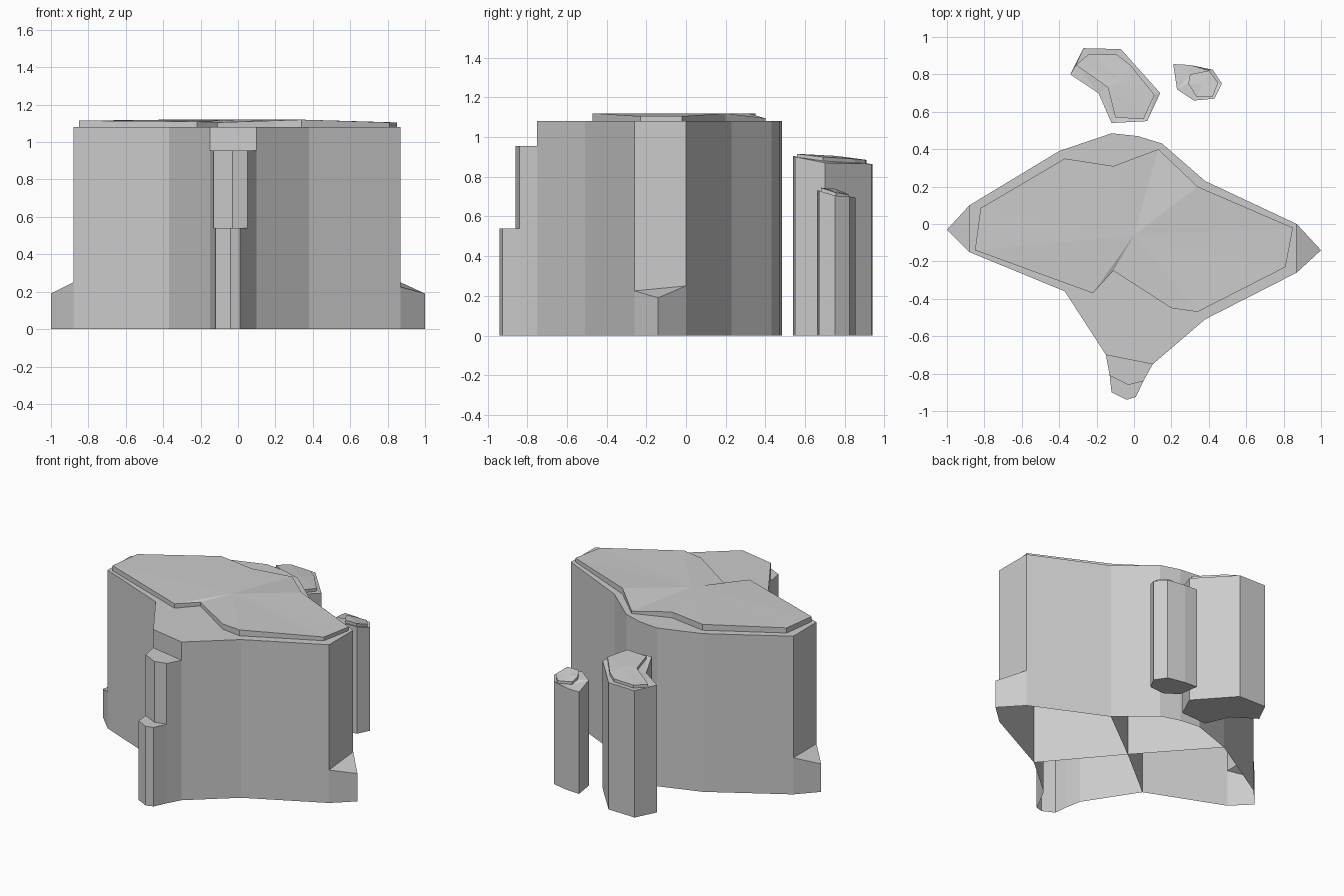
import bpy, bmesh

if "Cube" in bpy.data.objects:
    bpy.data.objects.remove(bpy.data.objects["Cube"])


def wall(bm, pts, low, closed=False):
    """Vertical strip under a path of (x, y, z); low is one height or one per point."""
    n = len(pts)
    lows = low if isinstance(low, (list, tuple)) else [low] * n
    top = [bm.verts.new(p) for p in pts]
    bot = [bm.verts.new((p[0], p[1], l)) for p, l in zip(pts, lows)]
    for i in range(n if closed else n - 1):
        j = (i + 1) % n
        bm.faces.new((bot[i], bot[j], top[j], top[i]))


def cap(bm, pts):
    bm.faces.new([bm.verts.new(p) for p in pts])


def fan(bm, pts, centre):
    c = bm.verts.new(centre)
    v = [bm.verts.new(p) for p in pts]
    for i in range(len(v)):
        bm.faces.new((v[i], v[(i + 1) % len(v)], c))


def ring(bm, outer, inner):
    edges = []
    for loop in (outer, inner):
        v = [bm.verts.new(p) for p in loop]
        edges += [bm.edges.new((v[i], v[(i + 1) % len(v)])) for i in range(len(v))]
    bmesh.ops.triangle_fill(bm, edges=edges, use_beauty=True, normal=(0, 0, 1))


def finish(bm, name):
    bmesh.ops.remove_doubles(bm, verts=bm.verts, dist=0.0005)
    bmesh.ops.recalc_face_normals(bm, faces=bm.faces)
    mesh = bpy.data.meshes.new(name)
    bm.to_mesh(mesh)
    bm.free()
    ob = bpy.data.objects.new(name, mesh)
    bpy.context.collection.objects.link(ob)


def at(pts, z):
    return [(p[0], p[1], z) for p in pts]


# Main cliff, open underneath
H = 1.08
back = [(0.87, 0), (0.38, 0.23), (0.15, 0.43), (0.02, 0.47), (-0.12, 0.485),
        (-0.40, 0.39), (-0.88, 0.10)]
left = [(-0.88, -0.15), (-0.37, -0.36), (-0.15, -0.70)]
right = [(0.10, -0.75), (0.38, -0.51), (0.87, -0.26)]
plate = [(-0.85, -0.14, 1.115), (-0.22, -0.37, 1.11), (-0.11, -0.25, 1.105),
         (0.20, -0.45, 1.115), (0.34, -0.47, 1.12), (0.81, -0.23, 1.105),
         (0.85, -0.02, 1.105), (0.34, 0.20, 1.12), (0.13, 0.40, 1.095),
         (-0.11, 0.31, 1.12), (-0.37, 0.35, 1.12), (-0.82, 0.085, 1.115)]
bm = bmesh.new()
for side in (back, left, right):
    wall(bm, at(side, H), 0)
# end walls above the side toes, and the toes themselves
for a, b, tip in (((0.87, -0.26, 0.225), (0.87, 0, 0.25), (1.0, -0.14, 0.19)),
                  ((-0.88, 0.10, 0.25), (-0.88, -0.15, 0.25), (-1.0, -0.03, 0.19))):
    wall(bm, at((a, b), H), (a[2], b[2]))
    wall(bm, (a, tip, b), 0)
    cap(bm, (a, tip, b))
# stepped front spur
upper = [(-0.15, -0.70), (-0.13, -0.81), (-0.03, -0.86), (0.05, -0.84), (0.10, -0.75)]
lower = [(-0.13, -0.81), (-0.12, -0.90), (-0.04, -0.94), (0.01, -0.925), (0.05, -0.84)]
S1, S2 = 0.955, 0.54
wall(bm, at([upper[0], upper[4]], H), S1)
cap(bm, at(upper, S1))
wall(bm, at(upper[:2], S1), 0)
wall(bm, at(upper[1:4], S1), S2)
wall(bm, at(upper[3:], S1), 0)
wall(bm, at(lower, S2), 0)
cap(bm, at(lower + [upper[2]], S2))
# rim and raised top plate
ring(bm, at(back + left + right, H), at(plate, H))
wall(bm, plate, H, True)
fan(bm, plate, (0, -0.06, 1.12))
finish(bm, "cliff_body")

# Inner partitions visible from below
bm = bmesh.new()
for x, y in ((0.38, 0.23), (-0.40, 0.39), (-0.37, -0.36), (0.38, -0.51)):
    wall(bm, at(((0, -0.06), (x, y)), H), 0)
finish(bm, "inner_partitions")


# Free-standing rock pillars with closed bases
def pillar(name, outer, inner, drop, centre):
    bm = bmesh.new()
    base = [(x, y, z - drop) for x, y, z in inner]
    wall(bm, outer, 0, True)
    cap(bm, at(outer, 0))
    ring(bm, outer, base)
    wall(bm, inner, [p[2] for p in base], True)
    fan(bm, inner, centre)
    finish(bm, name)


pillar("large_pillar",
       [(-0.27, 0.94, 0.865), (-0.34, 0.80, 0.87), (-0.19, 0.70, 0.875), (-0.12, 0.54, 0.905),
        (0.07, 0.55, 0.90), (0.14, 0.70, 0.87), (-0.07, 0.935, 0.865)],
       [(-0.24, 0.91, 0.885), (-0.31, 0.85, 0.885), (-0.14, 0.73, 0.905), (-0.10, 0.57, 0.915),
        (0.05, 0.56, 0.915), (0.11, 0.69, 0.90), (-0.02, 0.85, 0.89), (-0.09, 0.905, 0.885)],
       0.02, (-0.06, 0.76, 0.905))
pillar("small_pillar",
       [(0.21, 0.855, 0.695), (0.23, 0.72, 0.72), (0.32, 0.66, 0.73), (0.43, 0.67, 0.73),
        (0.47, 0.75, 0.705), (0.42, 0.825, 0.70), (0.30, 0.85, 0.695)],
       [(0.30, 0.80, 0.72), (0.29, 0.75, 0.74), (0.335, 0.68, 0.745), (0.42, 0.68, 0.745),
        (0.45, 0.755, 0.72), (0.40, 0.82, 0.71)],
       0.018, (0.37, 0.75, 0.73))
